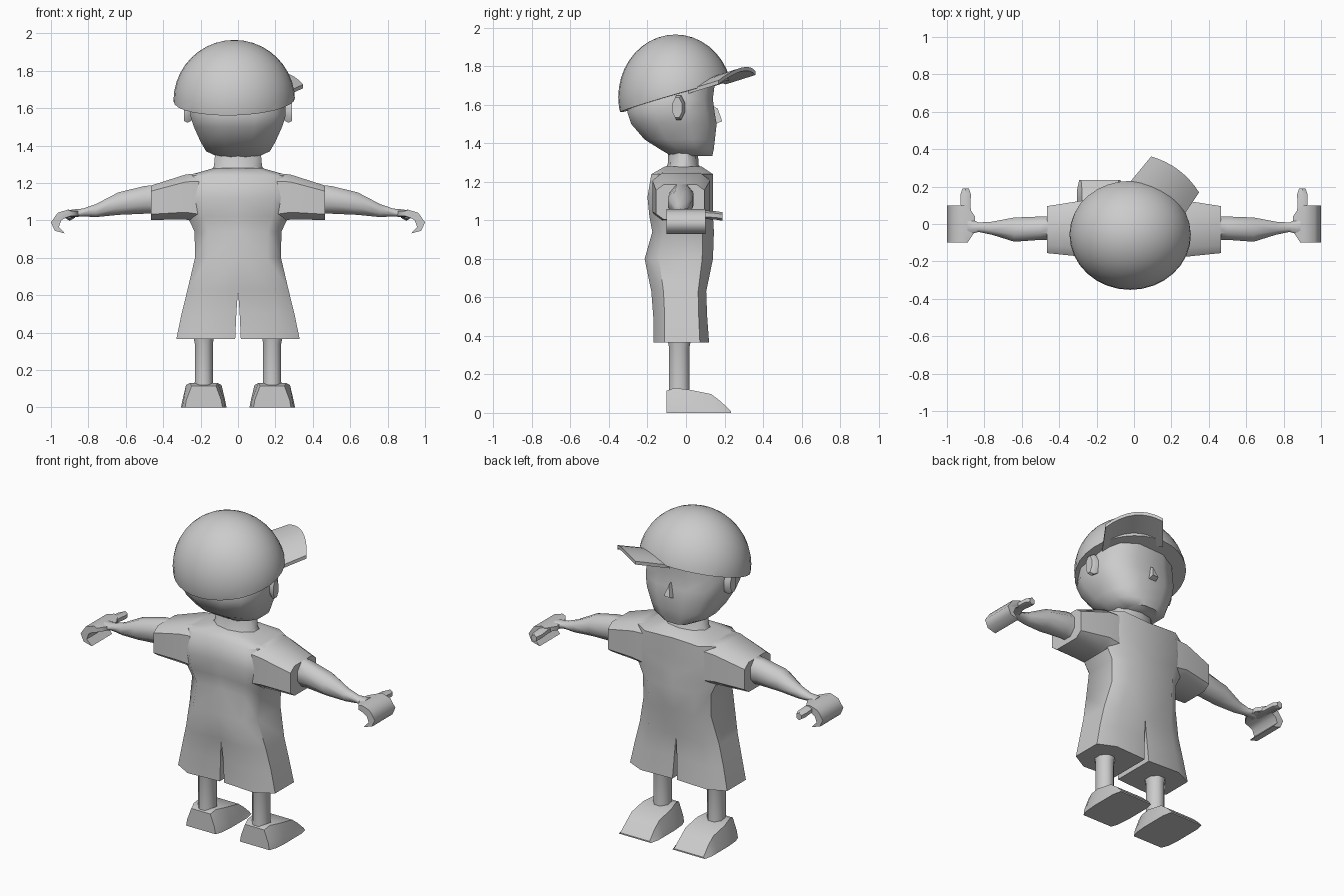
import bpy, bmesh, math
from mathutils import Vector

if "Cube" in bpy.data.objects:
    bpy.data.objects.remove(bpy.data.objects["Cube"])

clay = bpy.data.materials.new("clay grey")
clay.use_nodes = True
clay.diffuse_color = (0.6, 0.6, 0.6, 1)
clay.node_tree.nodes["Principled BSDF"].inputs["Base Color"].default_value = (0.6, 0.6, 0.6, 1)


def finish(name, bm, mirror=False, angle=50):
    bmesh.ops.recalc_face_normals(bm, faces=bm.faces[:])
    if mirror:  # open the seam so both halves join
        seam = [f for f in bm.faces if all(abs(v.co.x) < 0.001 for v in f.verts)]
        bmesh.ops.delete(bm, geom=seam, context="FACES")
    mesh = bpy.data.meshes.new(name)
    bm.to_mesh(mesh)
    bm.free()
    mesh.materials.append(clay)
    obj = bpy.data.objects.new(name, mesh)
    bpy.context.collection.objects.link(obj)
    if mirror:
        obj.modifiers.new("Mirror", "MIRROR")
    bpy.ops.object.select_all(action="DESELECT")
    obj.select_set(True)
    bpy.context.view_layer.objects.active = obj
    bpy.ops.object.shade_smooth_by_angle(angle=math.radians(angle))
    return obj


def loft(name, rings, mirror=False, angle=50):
    bm = bmesh.new()
    rows = [[bm.verts.new(p) for p in ring] for ring in rings]
    for a, b in zip(rows, rows[1:]):
        for i in range(len(a)):
            j = (i + 1) % len(a)
            bm.faces.new((a[i], a[j], b[j], b[i]))
    bm.faces.new(rows[0])
    bm.faces.new(rows[-1])
    return finish(name, bm, mirror, angle)


def oval(n, power=1.0):
    """Unit oval; a power below 1 makes it boxier."""
    for i in range(n):
        t = 2 * math.pi * (i + 0.5) / n
        c, s = math.cos(t), math.sin(t)
        yield math.copysign(abs(c) ** power, c), math.copysign(abs(s) ** power, s)


def level(z, cx, hw, back, front, n=8, power=1.0):
    mid, half = (back + front) / 2, (front - back) / 2
    return [(cx + hw * u, mid + half * v, z) for u, v in oval(n, power)]


def slice_x(x, back, front, low, high, n=8, power=1.0):
    return [(x, (back + front) / 2 + (front - back) / 2 * u,
             (low + high) / 2 + (high - low) / 2 * v) for u, v in oval(n, power)]


# Shirt body and shorts: half outline lofted upward, then mirrored
def half_body(z, inner, outer, back, front):
    return [(inner, front * 0.92, z), (outer * 0.68, front, z), (outer, front * 0.6, z),
            (outer, back * 0.65, z), (outer * 0.68, back, z), (inner, back * 0.92, z)]


loft("shirt_and_shorts", [half_body(*s) for s in (
    (0.365, 0.015, 0.33, -0.17, 0.12), (0.5, 0.009, 0.302, -0.17, 0.11),
    (0.63, 0, 0.27, -0.18, 0.105), (0.8, 0, 0.23, -0.215, 0.14),
    (0.94, 0, 0.232, -0.175, 0.145), (1.02, 0, 0.27, -0.19, 0.14),
    (1.12, 0, 0.28, -0.2, 0.14), (1.24, 0, 0.27, -0.18, 0.14),
    (1.28, 0, 0.13, -0.11, 0.08))], True)

# Sleeves
loft("sleeves", [slice_x(*s, 8, 0.45) for s in (
    (0.18, -0.17, 0.13, 0.98, 1.26), (0.28, -0.18, 0.13, 1.0, 1.25),
    (0.465, -0.16, 0.1, 1.0, 1.19))], True, 40)

# Arms
loft("arms", [slice_x(*s) for s in (
    (0.4, -0.09, 0.045, 1.03, 1.2), (0.5, -0.09, 0.045, 1.03, 1.19),
    (0.64, -0.1, 0.04, 1.025, 1.155), (0.76, -0.06, 0.015, 1.015, 1.09),
    (0.83, -0.045, 0.01, 1.02, 1.065), (0.89, -0.06, 0.04, 1.015, 1.06))], True)

# Hands: a curled palm and finger outline swept across y
palm = [(0.85, 1.05), (0.91, 1.058), (0.965, 1.04), (1.0, 0.99), (0.98, 0.945),
        (0.925, 0.93), (0.958, 0.965), (0.945, 1.0), (0.92, 1.015), (0.85, 1.025)]
def palm_slice(y):
    reach = 0.04 if abs(y) > 0.05 else 0
    return [(max(x, 0.85 + reach), y, z) for x, z in palm]
loft("hands", [palm_slice(y) for y in (-0.1, -0.04, 0.04, 0.1)], True, 60)

# Thumbs
loft("thumbs", [[(0.9 + r * u, y, z + 0.022 * v) for u, v in oval(6)] for y, r, z in (
    (0.0, 0.045, 1.035), (0.09, 0.03, 1.03), (0.16, 0.032, 1.025), (0.19, 0.02, 1.02))], True)

# Lower legs
loft("legs", [level(z, 0.183, r, -0.035 - r * 1.1, -0.035 + r * 1.1) for z, r in (
    (0.08, 0.055), (0.14, 0.052), (0.34, 0.052), (0.4, 0.065))], True)

# Shoes: cross sections from heel to wedge toe
def shoe_slice(y, top, w0, w1, c=0.183):
    return [(c - w0, y, 0), (c + w0, y, 0), (c + w0 * 0.93, y, top * 0.35),
            (c + w1, y, top), (c - w1, y, top), (c - w0 * 0.93, y, top * 0.35)]
loft("shoes", [shoe_slice(*s) for s in (
    (-0.1, 0.115, 0.1, 0.065), (-0.06, 0.13, 0.115, 0.075), (0.02, 0.12, 0.122, 0.095),
    (0.13, 0.098, 0.122, 0.095), (0.18, 0.06, 0.122, 0.095), (0.235, 0.008, 0.11, 0.1))], True, 45)

# Neck
loft("neck", [level(z, 0, w, b, f, 10) for z, w, b, f in (
    (1.24, 0.17, -0.13, 0.1), (1.29, 0.135, -0.095, 0.065), (1.4, 0.125, -0.09, 0.06))])

# Head
loft("head", [level(z, 0, w, b, f, 12, 0.75) for z, w, b, f in (
    (1.335, 0.1, -0.08, 0.14), (1.37, 0.175, -0.14, 0.148), (1.42, 0.205, -0.22, 0.155),
    (1.5, 0.242, -0.29, 0.165), (1.56, 0.262, -0.31, 0.155), (1.63, 0.262, -0.3, 0.145),
    (1.75, 0.22, -0.24, 0.16))])

# Nose
loft("nose", [[(0, 0.13, 1.6), (-0.03, 0.13, 1.49), (0.03, 0.13, 1.49)],
              [(0, 0.165, 1.58), (-0.02, 0.188, 1.515), (0.02, 0.188, 1.515)]])

# Ears
loft("ears", [[(x, -0.03 + s * u + (x - 0.25) * -0.4, 1.585 + s * 2 * v) for u, v in oval(8)]
              for x, s in ((0.23, 0.022), (0.27, 0.034), (0.29, 0.028))], True)

# Cap: dome cut by a tilted rim plane
CAP = Vector((-0.02, -0.055, 1.64))
def rim_height(x, y):
    return 1.56 + 0.29 * (y + 0.35) + 0.03 * x

bm = bmesh.new()
bmesh.ops.create_uvsphere(bm, u_segments=32, v_segments=20, radius=1)
for v in bm.verts:
    v.co = CAP + Vector((v.co.x * 0.325, v.co.y * 0.297, v.co.z * 0.325))
cut = bmesh.ops.bisect_plane(bm, geom=bm.verts[:] + bm.edges[:] + bm.faces[:],
                             plane_co=(0, -0.35, 1.56), plane_no=(-0.03, -0.29, 1),
                             clear_inner=True)
edges = [e for e in cut["geom_cut"] if isinstance(e, bmesh.types.BMEdge)]
bmesh.ops.contextual_create(bm, geom=edges)
finish("cap_dome", bm)

# Cap brim: arched sheet turned towards one side of the face
aim = Vector((0.6, 0.8))
side = Vector((0.8, -0.6))
def brim_point(r, t, lift):
    bow = 1 - t * t
    p = CAP.xy + aim * (r + 0.03 * bow * (r > 0.3)) + side * (0.17 - 0.05 * max(0, r - 0.2)) * t
    return (p.x, p.y, rim_height(p.x, p.y) + 0.035 * bow + lift)
steps = [i / 4 for i in range(-4, 5)]
loft("cap_brim", [[brim_point(r, t, 0.006) for t in steps] +
                  [brim_point(r, t, -0.014) for t in reversed(steps)]
                  for r in (0.2, 0.3, 0.36, 0.4)])
